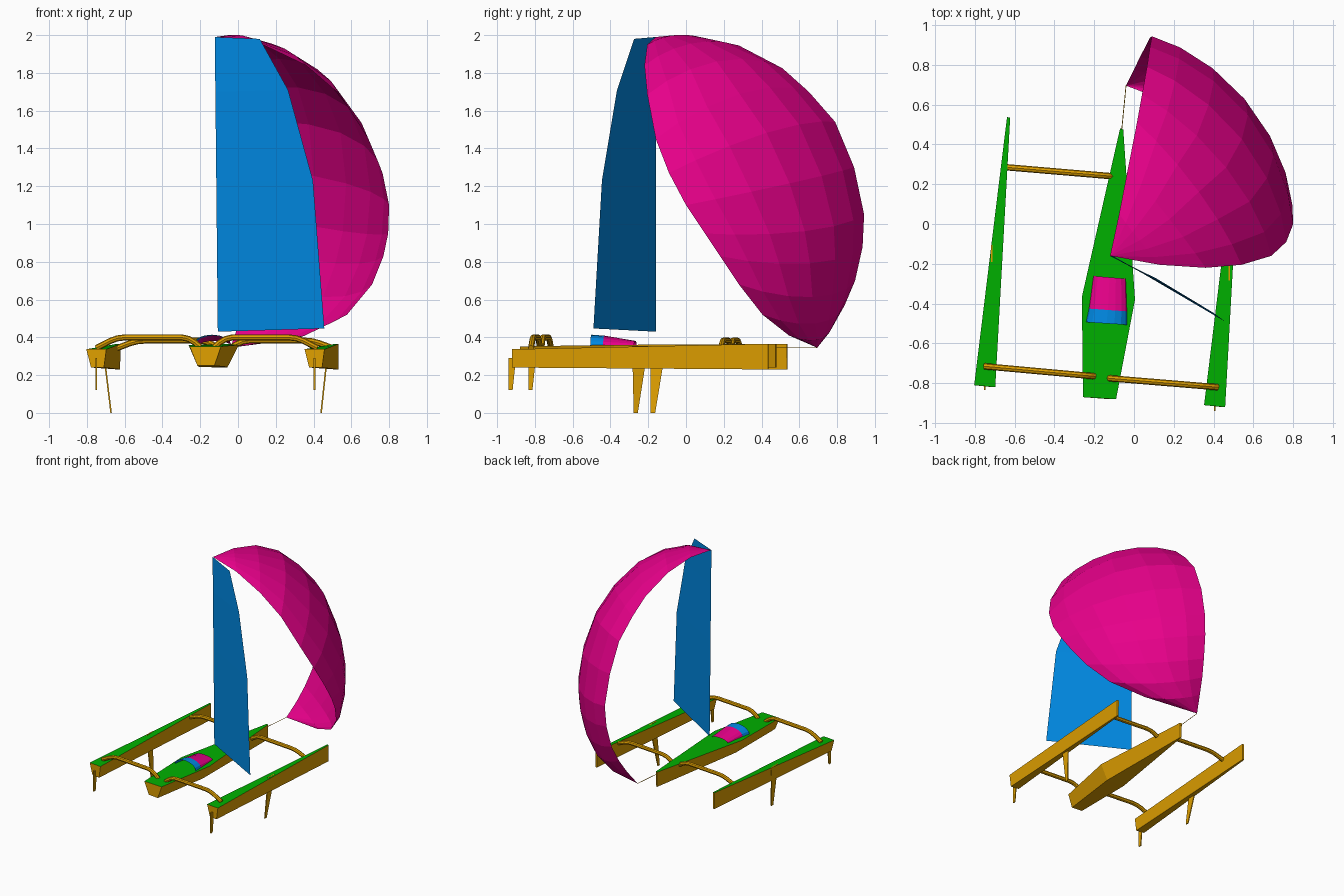
import bpy, bmesh, math
from mathutils import Vector

if "Cube" in bpy.data.objects:
    bpy.data.objects.remove(bpy.data.objects["Cube"])


def material(name, rgb):
    m = bpy.data.materials.new(name)
    m.diffuse_color = (*rgb, 1)
    m.use_nodes = True
    m.node_tree.nodes["Principled BSDF"].inputs["Base Color"].default_value = m.diffuse_color
    return m


GOLD = material("gold", (0.74, 0.35, 0.0))
GREEN = material("green", (0.0, 0.44, 0.0))
PINK = material("magenta", (0.82, 0.0, 0.26))
BLUE = material("blue", (0.0, 0.25, 0.77))


def mesh_object(name, verts, faces, mats, solid=True):
    bm = bmesh.new()
    vs = [bm.verts.new(v) for v in verts]
    for f in faces:
        bm.faces.new([vs[i] for i in f])
    bmesh.ops.delete(bm, geom=[v for v in bm.verts if not v.link_faces], context='VERTS')
    if solid:
        bmesh.ops.recalc_face_normals(bm, faces=bm.faces)
    me = bpy.data.meshes.new(name)
    bm.to_mesh(me)
    bm.free()
    for m in mats:
        me.materials.append(m)
    ob = bpy.data.objects.new(name, me)
    bpy.context.collection.objects.link(ob)
    return ob


def loft(name, rings, mats):
    """Solid through rings of four points each."""
    verts = [v for r in rings for v in r]
    faces = [(0, 1, 2, 3), tuple(len(verts) - 4 + i for i in range(4))]
    for k in range(len(rings) - 1):
        for i in range(4):
            j = (i + 1) % 4
            faces.append((4*k + i, 4*k + j, 4*k + 4 + j, 4*k + 4 + i))
    return mesh_object(name, verts, faces, mats)


def hull(name, stations, dx=0, dy=0):
    """Stations: y left, y right, top left x, top right x, bottom left x, bottom right x, top z, bottom z."""
    rings = [[(a + dx, yl + dy, zt), (b + dx, yr + dy, zt), (d + dx, yr + dy, zb), (c + dx, yl + dy, zb)]
             for yl, yr, a, b, c, d, zt, zb in stations]
    ob = loft(name, rings, [GOLD, GREEN])
    for p in ob.data.polygons:            # green decks
        p.material_index = 1 if p.normal.z > 0.7 else 0


def tube(name, pts, r):
    cu = bpy.data.curves.new(name, 'CURVE')
    cu.dimensions = '3D'
    cu.bevel_depth, cu.bevel_resolution, cu.use_fill_caps = r, 2, True
    sp = cu.splines.new('POLY')
    sp.points.add(len(pts) - 1)
    for p, q in zip(sp.points, pts):
        p.co = (*q, 1)
    cu.materials.append(GOLD)
    ob = bpy.data.objects.new(name, cu)
    bpy.context.collection.objects.link(ob)
    bpy.ops.object.select_all(action='DESELECT')
    ob.select_set(True)
    bpy.context.view_layer.objects.active = ob
    bpy.ops.object.convert(target='MESH')
    bpy.ops.object.shade_smooth_by_angle()


# hulls
hull("main_hull", [(-0.87, -0.88, -0.256, -0.09, -0.215, -0.125, 0.352, 0.25),
                   (-0.367, -0.38, -0.262, 0.005, -0.206, -0.055, 0.36, 0.243),
                   (0.48, 0.475, -0.070, -0.054, -0.066, -0.058, 0.365, 0.24)])
OUTER = [(-0.81, -0.82, -0.803, -0.697, -0.778, -0.71, 0.337, 0.24),
         (0.537, 0.535, -0.638, -0.622, -0.637, -0.624, 0.366, 0.23)]
for side, dx, dy in (("left", 0, 0), ("right", 1.155, -0.10)):
    hull(side + "_hull", OUTER, dx, dy)


# rudders and daggerboards
def foil(name, xt, xb, top, bottom, zt, zb):
    t = 0.004
    loft(name, [[(x - t, y0, z), (x + t, y0, z), (x + t, y1, z), (x - t, y1, z)]
                for x, (y0, y1), z in ((xt, top, zt), (xb, bottom, zb))], [GOLD])


foil("left_rudder", -0.75, -0.75, (-0.835, -0.795), (-0.835, -0.813), 0.29, 0.12)
foil("right_rudder", 0.405, 0.405, (-0.94, -0.90), (-0.94, -0.918), 0.29, 0.12)
foil("left_daggerboard", -0.715, -0.672, (-0.19, -0.105), (-0.187, -0.163), 0.353, 0.0)
foil("right_daggerboard", 0.478, 0.44, (-0.285, -0.20), (-0.277, -0.255), 0.353, 0.0)

# arched cross beams, outer end to inner end
ARCH = [(0, 0), (0.06, 0.3), (0.13, 0.65), (0.20, 0.9), (0.28, 1), (0.82, 1), (0.89, 0.85), (0.95, 0.5), (1, 0.1)]
for name, a, b, top in (("aft_left_beam", (-0.75, -0.715), (-0.20, -0.765), 0.40),
                        ("aft_right_beam", (0.42, -0.82), (-0.125, -0.775), 0.40),
                        ("fore_left_beam", (-0.64, 0.285), (-0.11, 0.24), 0.383),
                        ("fore_right_beam", (0.50, 0.185), (-0.035, 0.233), 0.383)):
    tube(name, [(a[0] + (b[0] - a[0])*f, a[1] + (b[1] - a[1])*f, 0.343 + (top - 0.343)*h)
                for f, h in ARCH], 0.016)

# bowsprit line
tube("bowsprit", [(-0.062, 0.47, 0.345), (-0.04, 0.695, 0.345)], 0.002)

# cockpit canopy: arched shell, blue rear strip
verts, faces = [], []
N = 8
for x, y, w, h in ((-0.138, -0.50, 0.103, 0.057), (-0.131, -0.432, 0.096, 0.052), (-0.123, -0.268, 0.083, 0.024)):
    for i in range(N + 1):
        s = math.cos(math.pi * i / N)
        verts.append((x - w*s, y + 0.007*s, 0.357 + h*math.sin(math.pi * i / N)))
for k in range(2):
    for i in range(N):
        j = k*(N + 1) + i
        faces.append((j, j + 1, j + N + 2, j + N + 1))
canopy = mesh_object("canopy", verts, faces, [PINK, BLUE], False)
for p in canopy.data.polygons:
    p.material_index = 1 if p.center.y < -0.43 else 0

# mainsail: luff and leech
luff = [(-0.107 - 0.016*s, -0.16, z) for s, z in ((0, 0.43), (0.5, 1.23), (0.8, 1.70), (1, 1.99))]
leech = [(0.457, -0.49, 0.447), (0.397, -0.445, 1.23), (0.265, -0.365, 1.71), (0.115, -0.275, 1.98)]
mesh_object("mainsail", luff + leech, [(k, k + 4, k + 5, k + 1) for k in range(3)], [BLUE], False)

# ballooning headsail between two curved edges
A = [(-.12, -.16, 1.99), (-.075, .05, 1.995), (-.03, .28, 1.945), (.015, .51, 1.825), (.04, .65, 1.70),
     (.065, .79, 1.54), (.08, .89, 1.30), (.09, .943, 1.05), (.08, .935, .88), (.06, .895, .70),
     (.03, .84, .57), (0, .775, .46), (-.04, .695, .345)]
B = [A[0], (.13, -.205, 1.95), (.36, -.22, 1.84), (.54, -.205, 1.685), (.69, -.16, 1.45),
     (.765, -.09, 1.27), (.80, 0, 1.10), (.795, .10, .95), (.77, .18, .83), (.71, .28, .68),
     (.577, .405, .52), (.355, .545, .41), A[-1]]
BULGE = [0, .075, .10, .13] + [.145] * 9
U = 6
verts, faces = [], []
for a, b, g in zip(map(Vector, A), map(Vector, B), BULGE):
    for i in range(U + 1):
        u = i / U
        p = a.lerp(b, u)
        out = (p - Vector((0, 0.1, 1.15))).normalized()
        verts.append(p + out * (g * (b - a).length * 4 * u * (1 - u)))
# each end row collapses to one corner, so its faces become triangles
last = (len(A) - 1) * (U + 1)
for k in range(len(A) - 1):
    for i in range(U):
        j = k*(U + 1) + i
        quad = [0 if q <= U else min(q, last) for q in (j, j + U + 1, j + U + 2, j + 1)]
        faces.append(list(dict.fromkeys(quad)))
mesh_object("headsail", verts, faces, [PINK], False)
